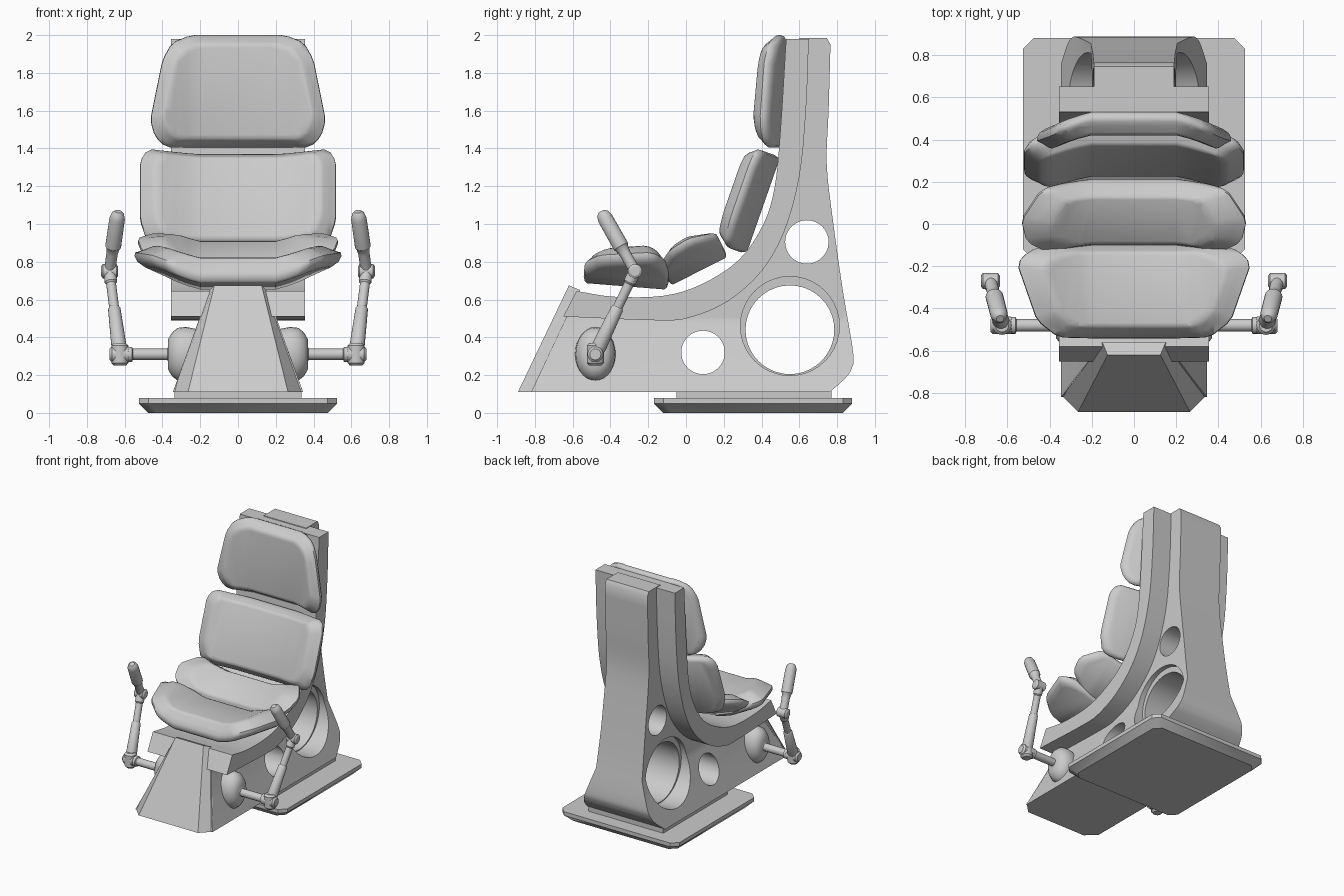
import bpy, bmesh, math
from mathutils import Vector, Matrix

cube = bpy.data.objects.get("Cube")
if cube:
    bpy.data.objects.remove(cube, do_unlink=True)

grey = bpy.data.materials.new("plain_grey")
grey.use_nodes = True
COLOUR = (0.6, 0.6, 0.6, 1)
grey.diffuse_color = COLOUR
grey.node_tree.nodes["Principled BSDF"].inputs["Base Color"].default_value = COLOUR


def make(name, bm):
    bmesh.ops.recalc_face_normals(bm, faces=bm.faces)
    mesh = bpy.data.meshes.new(name)
    bm.to_mesh(mesh)
    bm.free()
    mesh.materials.append(grey)
    ob = bpy.data.objects.new(name, mesh)
    bpy.context.collection.objects.link(ob)
    return ob


def finish(ob, angle=35):
    """Apply the modifiers and shade smooth with sharp creases."""
    bpy.ops.object.select_all(action='DESELECT')
    ob.select_set(True)
    bpy.context.view_layer.objects.active = ob
    bpy.ops.object.convert(target='MESH')
    bpy.ops.object.shade_smooth_by_angle(angle=math.radians(angle))


def loft(rings, bm=None):
    """Closed solid through rings of equal point count."""
    bm = bm or bmesh.new()
    loops = [[bm.verts.new(p) for p in ring] for ring in rings]
    for a, b in zip(loops, loops[1:]):
        for i in range(len(a)):
            j = (i + 1) % len(a)
            bm.faces.new((a[i], a[j], b[j], b[i]))
    bm.faces.new(loops[0])
    bm.faces.new(loops[-1])
    return bm


def prism(profile, half):
    """Extrude a y-z profile across x."""
    return loft([[(s * half, y, z) for y, z in profile] for s in (-1, 1)])


def slice_at(bm, axis, values):
    for v in values:
        co, no = Vector((0, 0, 0)), Vector((0, 0, 0))
        co[axis], no[axis] = v, 1
        geom = bm.verts[:] + bm.edges[:] + bm.faces[:]
        bmesh.ops.bisect_plane(bm, geom=geom, dist=0.0001, plane_co=co, plane_no=no)


def smooth_path(pts, steps=4):
    pts = [Vector(p) for p in pts]
    ext = [2 * pts[0] - pts[1]] + pts + [2 * pts[-1] - pts[-2]]
    out = []
    for a, b, c, d in zip(ext, ext[1:], ext[2:], ext[3:]):
        for k in range(steps):
            t = k / steps
            out.append(b + 0.5 * t * (c - a + t * (2 * a - 5 * b + 4 * c - d + t * (3 * (b - c) + d - a))))
    return out + [pts[-1]]


def lathe(bm, start, end, profile, sides=20, squash=1):
    """Turned solid from start to end; profile holds (fraction, radius)."""
    start, end = Vector(start), Vector(end)
    turn = (end - start).to_track_quat('Z', 'Y')
    rings = []
    for t, r in profile:
        ring = []
        for i in range(sides):
            a = math.tau * i / sides
            off = turn @ Vector((math.cos(a) * r, math.sin(a) * r, 0))
            off.y *= squash
            ring.append(start + (end - start) * t + off)
        rings.append(ring)
    loft(rings, bm)


# Floor plate with clipped corners and an undercut rim
def plate_ring(half, z, clip=0.05):
    c = half - clip
    corners = [(half, c), (c, half), (-c, half), (-half, c),
               (-half, -c), (-c, -half), (c, -half), (half, -c)]
    return [(x, y + 0.355, z) for x, y in corners]


finish(make("floor_plate", loft([plate_ring(0.475, 0), plate_ring(0.525, 0.05), plate_ring(0.525, 0.08)])))
finish(make("plinth", prism([(-0.05, 0.07), (0.77, 0.07), (0.77, 0.12), (-0.05, 0.12)], 0.335)))

# Curved rail that carries the cushions
rail_top = smooth_path([(-0.58, 0.645), (-0.38, 0.615), (-0.12, 0.62), (0.08, 0.68), (0.28, 0.81),
                        (0.41, 1.0), (0.47, 1.2), (0.5, 1.5), (0.53, 1.98)])
rail_low = smooth_path([(0.65, 1.98), (0.635, 1.6), (0.6, 1.25), (0.52, 0.96), (0.4, 0.75),
                        (0.22, 0.59), (0.02, 0.505), (-0.15, 0.49), (-0.65, 0.51)])
finish(make("cushion_rail", prism(rail_top + rail_low, 0.355)))

# Pedestal: side profile whose width flares towards the floor
spine = smooth_path([(0.765, 1.95), (0.755, 1.6), (0.745, 1.32), (0.775, 1.04), (0.83, 0.65),
                     (0.885, 0.32), (0.875, 0.23), (0.835, 0.175), (0.76, 0.11)])
inner = [p + Vector((0.04, -0.03)) for p in rail_top[3:-1]]
body = prism([(-0.82, 0.11), (-0.575, 0.63)] + inner + [(0.6, 1.985), (0.745, 1.985)] + spine, 1)
widths = [(0.11, 0.345), (0.3, 0.275), (0.5, 0.205), (0.8, 0.195), (1.2, 0.19), (2.1, 0.19)]
slice_at(body, 2, [z for z, w in widths[1:-1]])
for v in body.verts:
    for (z0, w0), (z1, w1) in zip(widths, widths[1:]):
        if z0 - 0.001 <= v.co.z <= z1:
            w = w0 + (w1 - w0) * (v.co.z - z0) / (z1 - z0)
            v.co.x = math.copysign(w, v.co.x)
            break
pedestal = make("pedestal", body)

# Round openings through the pedestal, with a stepped rim on the large one
cutters = []
for y, z, r, x0, x1 in [(0.55, 0.44, 0.235, -1, 1), (0.09, 0.32, 0.115, -1, 1), (0.64, 0.905, 0.115, -1, 1),
                        (0.55, 0.46, 0.262, 0.16, 1), (0.55, 0.46, 0.262, -1, -0.16)]:
    bm = bmesh.new()
    lathe(bm, (x0, y, z), (x1, y, z), [(0, r), (1, r)], 40)
    cutter = make("opening_cutter", bm)
    cutter.hide_render = True
    cutters.append(cutter)
    mod = pedestal.modifiers.new("opening", 'BOOLEAN')
    mod.operation, mod.solver, mod.object = 'DIFFERENCE', 'EXACT', cutter
finish(pedestal)
for cutter in cutters:
    bpy.data.objects.remove(cutter, do_unlink=True)


# Sloping front panel, narrower at the top and at the face
def panel_ring(y0, w0, y1, w1, top):
    return [(-w0, y0, 0.11), (w0, y0, 0.11), (w1, y1, top), (-w1, y1, top)]


finish(make("front_panel", loft([panel_ring(-0.89, 0.265, -0.62, 0.125, 0.675),
                                 panel_ring(-0.81, 0.345, -0.56, 0.15, 0.65)])))


# Cushions: padded plates with rounded rims and wings curling towards the sitter
def clip_corners(points, cut=0.022):
    pts = [Vector(p) for p in points]
    out = []
    for i, p in enumerate(pts):
        for q in (pts[i - 1], pts[(i + 1) % len(pts)]):
            out.append(p + (q - p).normalized() * cut)
    return out


def cushion(name, outline, origin, along, thick, curl, inset=0.84):
    along = Vector(along).normalized()
    normal = Vector((1, 0, 0)).cross(along)
    full = clip_corners(outline + [(-x, v) for x, v in reversed(outline)])
    rim = [(0.91, 0), (0.97, 0.08), (1, 0.25), (0.995, 0.4),
           (inset * 0.4 + 0.6, 0.62), (inset * 0.8 + 0.2, 0.88), (inset, 0.97), (inset - 0.07, 1)]
    bm = loft([[(x * s, v * s, n * thick) for x, v in full] for s, n in rim])
    slice_at(bm, 0, [s * x for x in (0.2, 0.26, 0.32, 0.38) for s in (-1, 1)])
    frame = Matrix((Vector((1, 0, 0)), along, normal)).transposed()
    for v in bm.verts:
        d = max(0, abs(v.co.x) - 0.2)
        v.co.z += curl * d * min(1, 0.6 + d * 2)
        v.co = frame @ v.co + Vector(origin)
    finish(make(name, bm), 50)


cushion("head_cushion", [(0.38, -0.295), (0.44, -0.24), (0.465, -0.15), (0.4, 0.17), (0.35, 0.26), (0.25, 0.3)],
        (0, 0.53, 1.7), (0, 0, 1), 0.11, 0.36)
cushion("back_cushion", [(0.4, -0.275), (0.48, -0.25), (0.52, -0.13), (0.52, 0.2), (0.48, 0.27)],
        (0, 0.41, 1.1), (0, 0.33, 0.945), 0.12, 0.3)
cushion("lumbar_cushion", [(0.4, -0.17), (0.51, -0.09), (0.535, 0.03), (0.44, 0.17)],
        (0, 0.07, 0.75), (0, 0.89, 0.45), 0.12, 0.4, 0.72)
cushion("seat_cushion", [(0.36, -0.225), (0.46, -0.15), (0.555, 0.12), (0.5, 0.18), (0.38, 0.225)],
        (0, -0.32, 0.67), (0, 1, -0.08), 0.14, 0.38, 0.78)

# Control arms: hub, axle, jointed lower arm and hand grip on each side
for side, s in (("left", 1), ("right", -1)):
    axle, wrist, elbow, tip = [Vector((s * x, y, z)) for x, y, z in
                               [(0.2, -0.48, 0.31), (0.625, -0.48, 0.31), (0.68, -0.27, 0.75), (0.635, -0.445, 1.06)]]
    bm = bmesh.new()
    lathe(bm, axle, (s * 0.37, -0.48, 0.31),
          [(0, 0.13), (0.45, 0.145), (0.7, 0.14), (0.88, 0.115), (1, 0.08)], 28, 0.74)
    finish(make(side + "_hub", bm), 45)

    bm = bmesh.new()
    lathe(bm, axle, wrist, [(0, 0.03), (0.37, 0.03), (0.38, 0.042), (0.4, 0.042), (0.41, 0.03),
                            (0.84, 0.03), (0.85, 0.04), (1, 0.04)])
    for reach, r in ((Vector((0.055, 0, 0)), 0.042), (Vector((0, 0, 0.06)), 0.045)):
        lathe(bm, wrist - reach, wrist + reach, [(0, r * 0.7), (0.12, r), (0.88, r), (1, r * 0.7)], 16)
    finish(make(side + "_axle", bm))

    bm = bmesh.new()
    lathe(bm, wrist, elbow, [(0, 0.034), (0.1, 0.04), (0.55, 0.033), (0.57, 0.026),
                             (0.85, 0.026), (0.87, 0.033), (1, 0.033)])
    finish(make(side + "_lower_arm", bm))

    bm = bmesh.new()
    pin = Vector((0.045, 0, 0))
    lathe(bm, elbow - pin, elbow + pin, [(0, 0.025), (0.1, 0.038), (0.9, 0.038), (1, 0.025)], 16)
    finish(make(side + "_elbow", bm))

    bm = bmesh.new()
    lathe(bm, elbow, tip, [(0, 0.03), (0.3, 0.03), (0.4, 0.036), (0.42, 0.042),
                           (0.9, 0.041), (0.98, 0.033), (1.02, 0.018)])
    finish(make(side + "_grip", bm))
